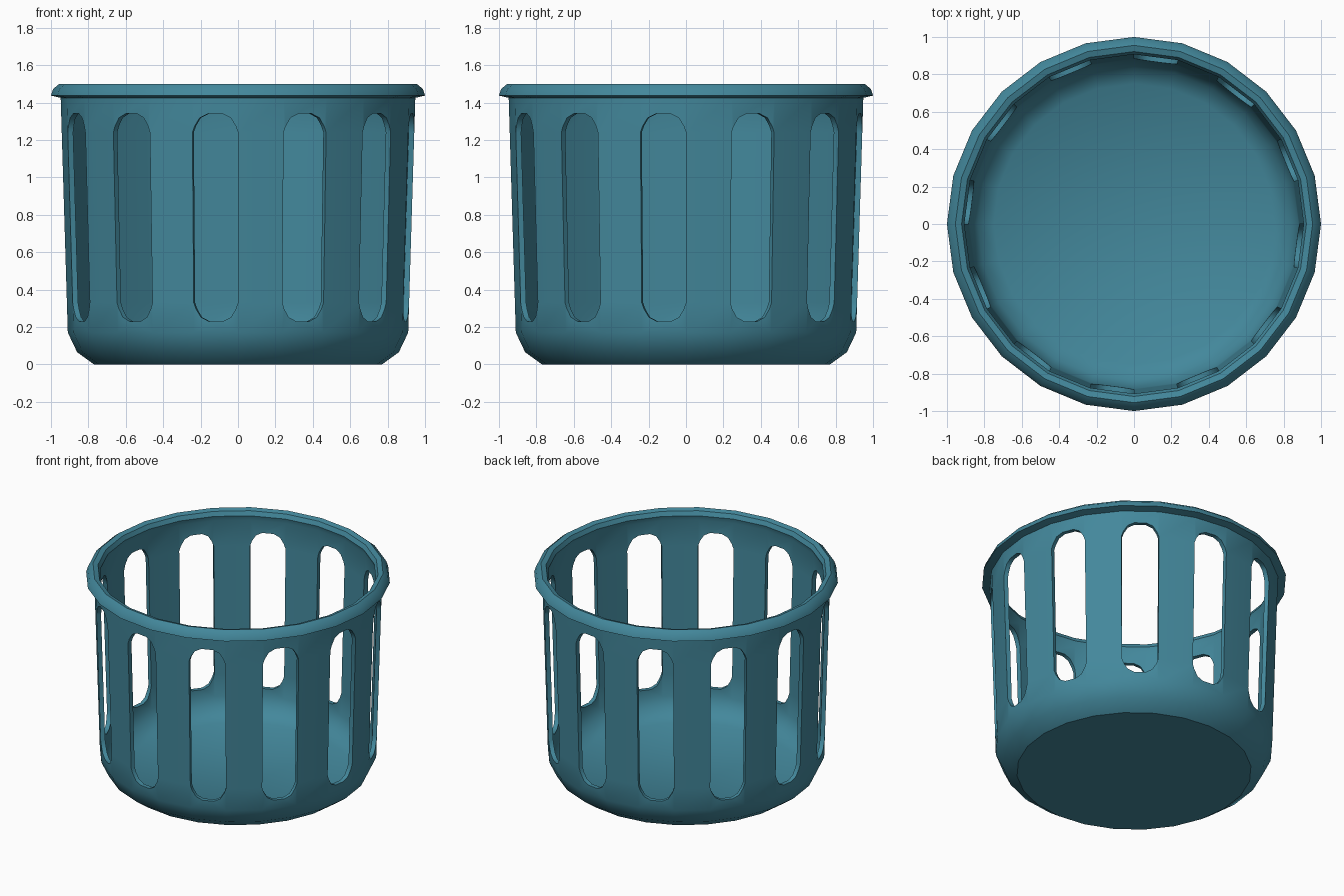
import bpy, bmesh, math

if "Cube" in bpy.data.objects:
    bpy.data.objects.remove(bpy.data.objects["Cube"])

N = 24                      # sides of the basket
Z0, Z1 = 0.17, 1.425        # straight wall range
SB, ST = 0.23, 1.34         # slot bottom and top
ARC = 0.10                  # height of the rounded slot ends
CORNER = [(0, 1.0), (0.05, 0.66), (0.16, 0.22), (0.34, 0)]   # rounded end (u, height)
END = CORNER + [(1 - u, h) for u, h in reversed(CORNER)]

bm = bmesh.new()


def ring(r, z):
    return [bm.verts.new((r * math.cos(2 * math.pi * i / N), r * math.sin(2 * math.pi * i / N), z))
            for i in range(N)]


def wall_r(z, thick):
    t = (z - Z0) / (Z1 - Z0)
    return 0.91 + 0.038 * t - thick


def face(vs, flip=False):
    bm.faces.new(list(reversed(vs)) if flip else vs)


def bridge(a, b):
    for i in range(N):
        j = (i + 1) % N
        face([a[i], a[j], b[j], b[i]])


def arc(lo, hi, i, thick, top):
    """Points of one slot end lying on facet i, sharing the facet's corner verts."""
    j = (i + 1) % N
    pts = [hi[i]]
    for u, h in END[1:-1]:
        z = ST - ARC * (1 - (1 - h)) if top else SB + ARC * h
        r = wall_r(z, thick)
        a, b = 2 * math.pi * i / N, 2 * math.pi * j / N
        pts.append(bm.verts.new((r * ((1 - u) * math.cos(a) + u * math.cos(b)),
                                 r * ((1 - u) * math.sin(a) + u * math.sin(b)), z)))
    return pts + [hi[j]]


def wall(thick, flip):
    """One skin of the slotted wall; returns its rings and slot outlines."""
    rs = [ring(wall_r(z, thick), z) for z in (Z0, SB + ARC, ST - ARC, Z1)]
    slots = []
    for i in range(N):
        j = (i + 1) % N
        if i % 2:                                   # slotted facet
            low = arc(rs[0], rs[1], i, thick, False)
            up = arc(rs[3], rs[2], i, thick, True)
            face([rs[0][i], rs[0][j]] + low[::-1], flip)
            face(up + [rs[3][j], rs[3][i]], flip)
            slots.append(low + up[::-1])
        else:                                       # solid facet
            for a, b in zip(rs, rs[1:]):
                face([a[i], a[j], b[j], b[i]], flip)
    return rs, slots


# slotted wall, outer and inner skins, joined around every slot
outer, slots_out = wall(0.0, False)
inner, slots_in = wall(0.03, True)
for so, si in zip(slots_out, slots_in):
    for k in range(len(so)):
        m = (k + 1) % len(so)
        face([so[k], so[m], si[m], si[k]])

# rounded base, outside
base = [ring(0.77, 0.0), ring(0.86, 0.065), outer[0]]
face(base[0], True)
for a, b in zip(base, base[1:]):
    bridge(a, b)

# rolled rim
rim = [outer[3]] + [ring(r, z) for r, z in
                    ((1.0, 1.437), (0.988, 1.473), (0.955, 1.5), (0.922, 1.49), (0.907, 1.46))] + [inner[3]]
for a, b in zip(rim, rim[1:]):
    bridge(a, b)

# rounded floor, inside
floor = [inner[0], ring(0.835, 0.09), ring(0.75, 0.035)]
for a, b in zip(floor, floor[1:]):
    bridge(a, b)
face(floor[-1])

bmesh.ops.recalc_face_normals(bm, faces=bm.faces[:])
me = bpy.data.meshes.new("slotted_basket")
bm.to_mesh(me)
bm.free()

teal = bpy.data.materials.new("teal")
teal.diffuse_color = (0.056, 0.245, 0.33, 1)
teal.use_nodes = True
teal.node_tree.nodes["Principled BSDF"].inputs["Base Color"].default_value = teal.diffuse_color
me.materials.append(teal)

basket = bpy.data.objects.new("slotted_basket", me)
bpy.context.collection.objects.link(basket)
bpy.context.view_layer.objects.active = basket
basket.select_set(True)
bpy.ops.object.shade_smooth_by_angle(angle=math.radians(35))
